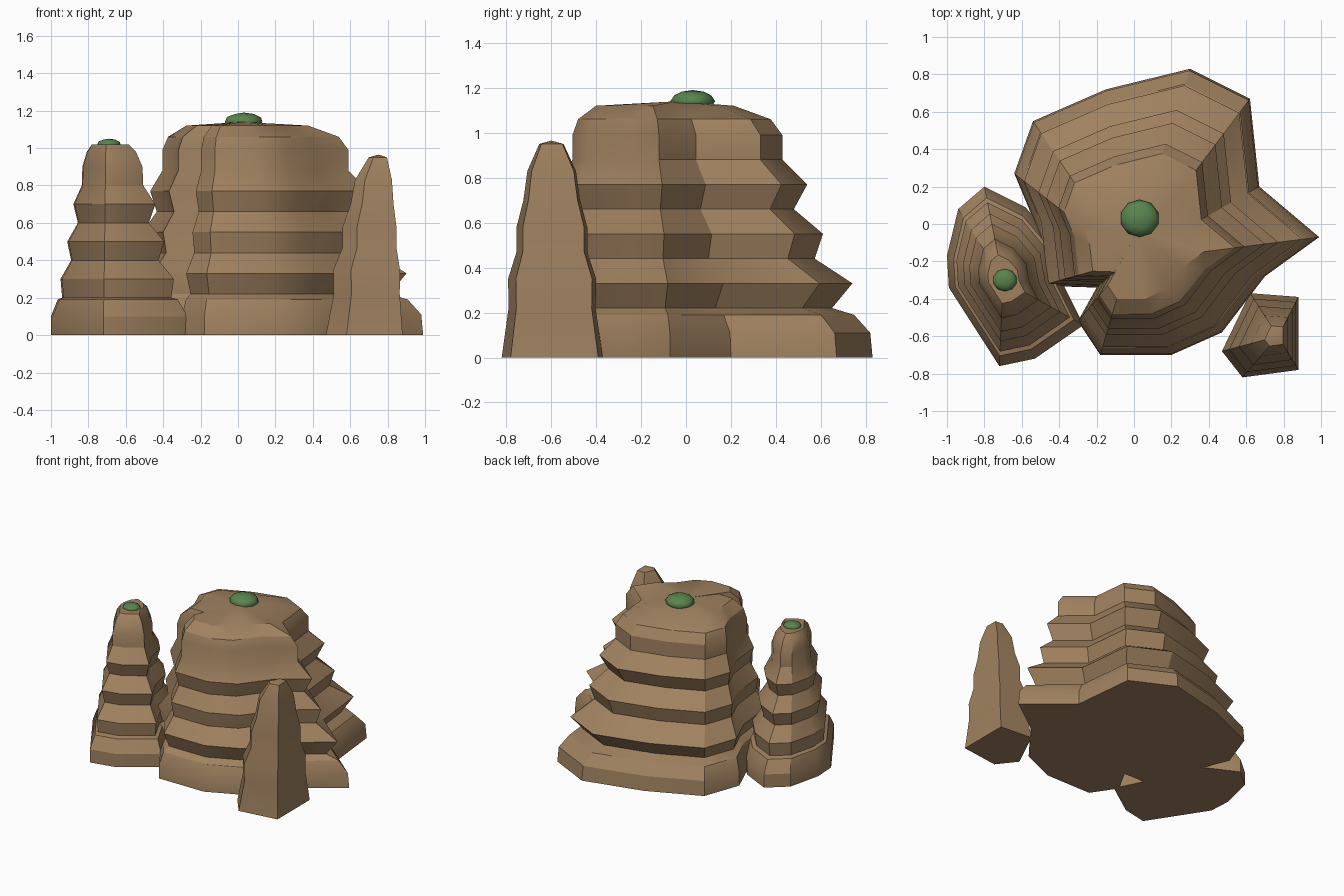
import bpy, bmesh
from math import radians

if "Cube" in bpy.data.objects:
    bpy.data.objects.remove(bpy.data.objects["Cube"], do_unlink=True)


def make_material(name, rgb):
    mat = bpy.data.materials.new(name)
    mat.use_nodes = True
    mat.diffuse_color = (*rgb, 1)
    mat.node_tree.nodes["Principled BSDF"].inputs["Base Color"].default_value = (*rgb, 1)
    return mat


sandstone = make_material("sandstone brown", (.35, .22, .115))
moss = make_material("shrub green", (.10, .23, .075))


def finish(name, bm, mat, angle):
    bmesh.ops.recalc_face_normals(bm, faces=bm.faces)
    mesh = bpy.data.meshes.new(name)
    bm.to_mesh(mesh)
    bm.free()
    mesh.materials.append(mat)
    obj = bpy.data.objects.new(name, mesh)
    bpy.context.collection.objects.link(obj)
    bpy.ops.object.select_all(action='DESELECT')
    obj.select_set(True)
    bpy.context.view_layer.objects.active = obj
    bpy.ops.object.shade_smooth_by_angle(angle=radians(angle))


def rock(name, outline, centre, layers, apex):
    """Stack scaled copies of the ground outline, given as (height, scale)."""
    bm = bmesh.new()
    cx, cy = centre
    rings = [[bm.verts.new((cx + (x - cx) * s, cy + (y - cy) * s, z)) for x, y in outline]
             for z, s in layers]
    n = len(outline)
    for low, high in zip(rings, rings[1:]):
        for i in range(n):
            j = (i + 1) % n
            bm.faces.new((low[i], low[j], high[j], high[i]))
    bm.faces.new(rings[0][::-1])
    tip = bm.verts.new(apex)
    for i in range(n):
        bm.faces.new((rings[-1][i], rings[-1][(i + 1) % n], tip))
    finish(name, bm, sandstone, 30)


def shrub(name, centre, size):
    bm = bmesh.new()
    bmesh.ops.create_icosphere(bm, subdivisions=2, radius=1)
    bmesh.ops.scale(bm, vec=size, verts=bm.verts)
    bmesh.ops.translate(bm, vec=centre, verts=bm.verts)
    finish(name, bm, moss, 60)


# Large mesa with alternating ledges and a pointed spur on its left side
rock("main_mesa",
     [(.99, -.07), (.67, .20), (.62, .67), (.30, .83), (-.15, .72), (-.54, .55),
      (-.64, .27), (-.54, .03), (-.50, -.33), (-.20, -.34), (-.30, -.52),
      (-.18, -.70), (.20, -.70), (.47, -.58), (.70, -.28)],
     (-.035, -.20),
     [(0, 1), (.11, .99), (.19, .92), (.22, .825), (.33, .913), (.44, .75), (.55, .786),
      (.66, .66), (.77, .718), (.88, .61), (.99, .61), (1.06, .56), (1.12, .40)],
     (.02, -.04, 1.14))

# Medium pillar on the right
rock("right_pillar",
     [(-.27, -.54), (-.38, -.32), (-.42, -.10), (-.58, .09), (-.80, .20), (-.94, .08),
      (-1, -.17), (-.99, -.34), (-.72, -.76), (-.53, -.72)],
     (-.70, -.30),
     [(0, 1), (.1, 1), (.19, .88), (.2, .8), (.3, .83), (.4, .64), (.5, .71), (.6, .52),
      (.7, .6), (.8, .45), (.9, .44), (.98, .36), (1.02, .27)],
     (-.69, -.30, 1.02))

# Slender spire at the front left
rock("front_spire",
     [(.88, -.39), (.62, -.37), (.47, -.68), (.58, -.82), (.88, -.78)],
     (.77, -.60),
     [(0, 1), (.22, .86), (.35, .87), (.47, .70), (.58, .70), (.70, .56), (.83, .48),
      (.95, .24)],
     (.75, -.60, .965))

# Shrubs on the two flat tops
shrub("mesa_shrub", (.03, .03, 1.14), (.105, .10, .05))
shrub("pillar_shrub", (-.69, -.30, 1.02), (.065, .06, .03))
